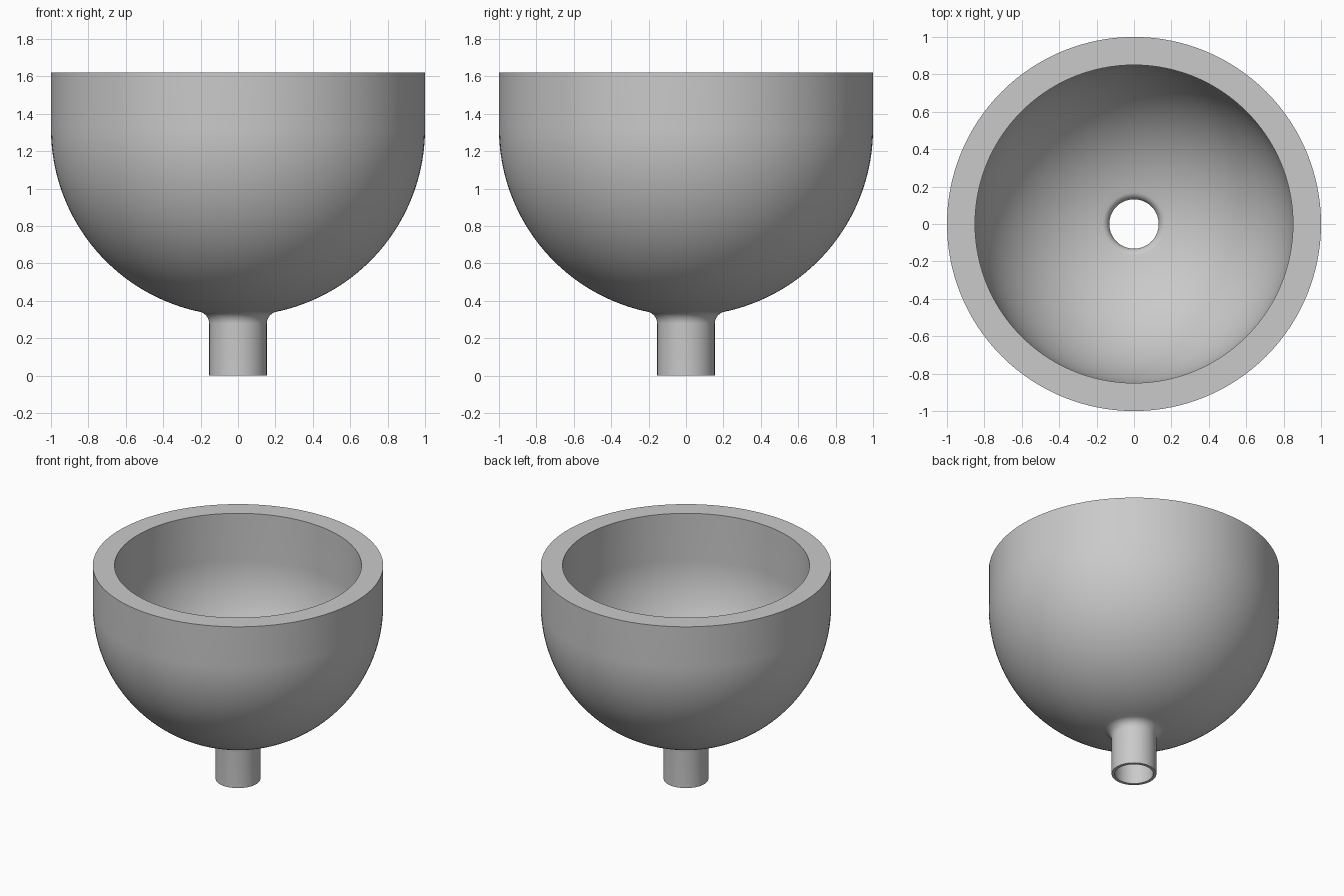
import bpy
import bmesh
from math import sin, cos, pi, sqrt, asin, radians

cube = bpy.data.objects.get("Cube")
if cube:
    bpy.data.objects.remove(cube, do_unlink=True)

RIM_Z = 1.62
SEGMENTS = 128

grey = bpy.data.materials.new("light_grey")
grey.use_nodes = True
colour = (0.59, 0.59, 0.59, 1)
grey.diffuse_color = colour
grey.node_tree.nodes["Principled BSDF"].inputs["Base Color"].default_value = colour


def wall(bowl_r, centre_z, pipe_r, fillet, steps=40, fillet_steps=10):
    """Half section from rim to pipe end: straight wall, bowl arc, fillet, pipe."""
    fx = pipe_r + fillet
    fz = centre_z - sqrt((bowl_r + fillet) ** 2 - fx ** 2)
    end = asin(fx / (bowl_r + fillet))      # bowl angle where the fillet begins
    points = [(bowl_r, RIM_Z)]
    for i in range(steps + 1):
        a = pi / 2 + (end - pi / 2) * i / steps
        points.append((bowl_r * sin(a), centre_z - bowl_r * cos(a)))
    for i in range(1, fillet_steps + 1):
        a = end + (pi / 2 - end) * i / fillet_steps
        points.append((fx - fillet * sin(a), fz + fillet * cos(a)))
    points.append((pipe_r, 0))
    return points


# Closed section: outer skin down, inner skin back up (floor thinner than the rim)
section = wall(1.0, 1.32, 0.154, 0.065) + wall(0.85, 1.27, 0.132, 0.045)[::-1]

# Revolve the section around the z axis
bm = bmesh.new()
rings = [[bm.verts.new((r * cos(2 * pi * s / SEGMENTS), r * sin(2 * pi * s / SEGMENTS), z))
          for s in range(SEGMENTS)] for r, z in section]
for k, ring in enumerate(rings):
    below = rings[(k + 1) % len(rings)]
    for s in range(SEGMENTS):
        t = (s + 1) % SEGMENTS
        bm.faces.new((ring[s], below[s], below[t], ring[t]))
bmesh.ops.recalc_face_normals(bm, faces=bm.faces)

mesh = bpy.data.meshes.new("funnel_bowl")
bm.to_mesh(mesh)
bm.free()
mesh.materials.append(grey)
bowl = bpy.data.objects.new("funnel_bowl", mesh)
bpy.context.collection.objects.link(bowl)

# Smooth skins with crisp rim and pipe end
bpy.ops.object.select_all(action='DESELECT')
bowl.select_set(True)
bpy.context.view_layer.objects.active = bowl
bpy.ops.object.shade_smooth_by_angle(angle=radians(30))
